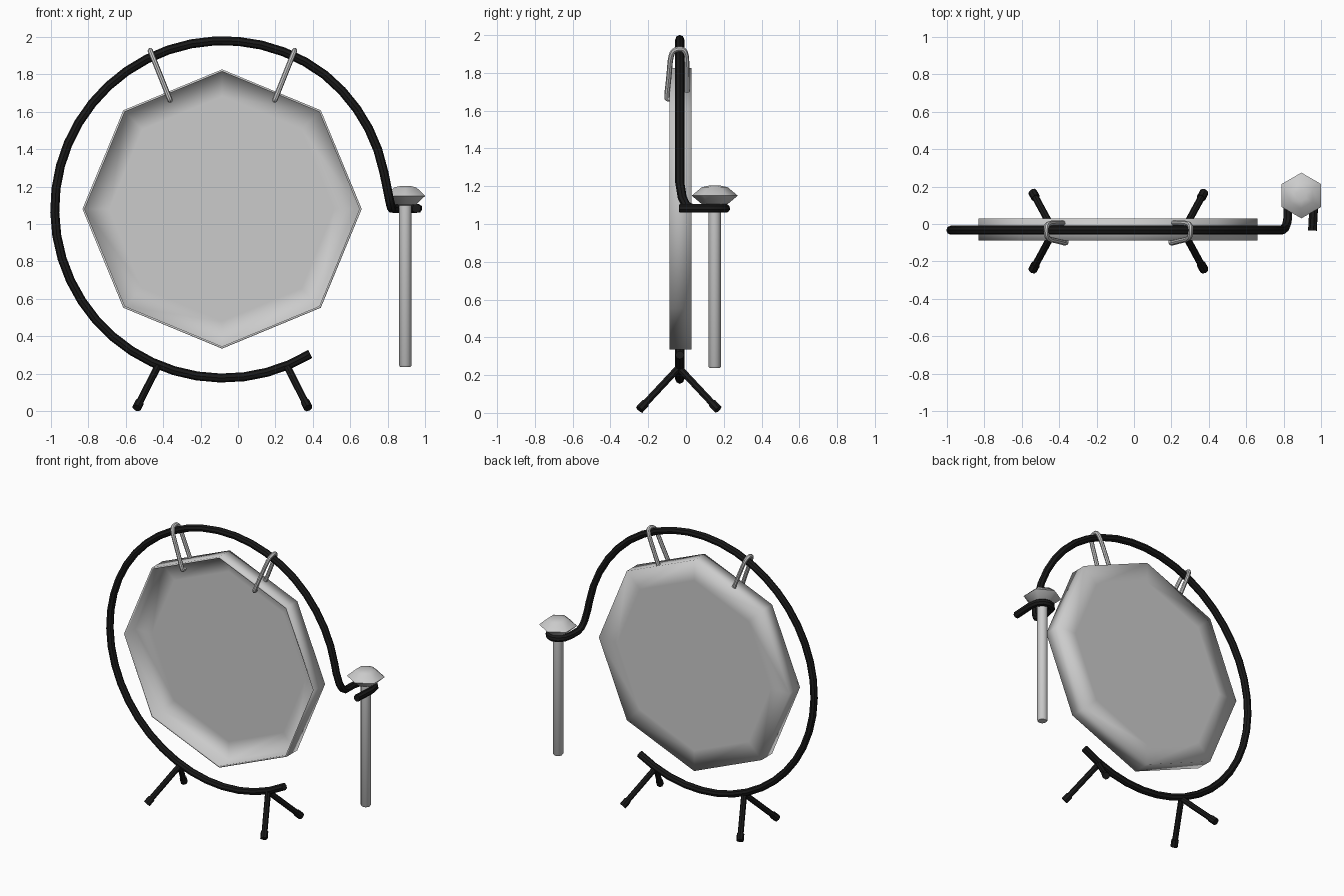
import bpy, bmesh
from math import radians, cos, sin, pi

if "Cube" in bpy.data.objects:
    bpy.data.objects.remove(bpy.data.objects["Cube"])

black = bpy.data.materials.new("black_metal")
black.diffuse_color = (0.01, 0.01, 0.01, 1)
black.use_nodes = True
black.node_tree.nodes["Principled BSDF"].inputs["Base Color"].default_value = black.diffuse_color


def finish(obj, angle=40):
    bpy.ops.object.select_all(action='DESELECT')
    obj.select_set(True)
    bpy.context.view_layer.objects.active = obj
    if obj.type == 'CURVE':
        bpy.ops.object.convert(target='MESH')
        obj = bpy.context.object
    bpy.ops.object.shade_smooth_by_angle(angle=radians(angle))
    return obj


def tube(name, pts, r, mat=None, kind='POLY'):
    cu = bpy.data.curves.new(name, 'CURVE')
    cu.dimensions = '3D'
    cu.bevel_depth, cu.bevel_resolution, cu.use_fill_caps = r, 2, True
    sp = cu.splines.new(kind)
    sp.points.add(len(pts) - 1)
    for p, c in zip(sp.points, pts):
        p.co = (*c, 1)
    if kind == 'NURBS':
        sp.order_u, sp.use_endpoint_u, sp.resolution_u = 3, True, 4
    if mat:
        cu.materials.append(mat)
    obj = bpy.data.objects.new(name, cu)
    bpy.context.collection.objects.link(obj)
    return finish(obj)


def lathe(name, profile, sides, place, phase=0.0):
    """Rings of (radius, height) joined into a closed solid; place maps local to world."""
    bm = bmesh.new()
    rings = [[bm.verts.new(place(r * cos(2 * pi * i / sides + phase),
                                 r * sin(2 * pi * i / sides + phase), h))
              for i in range(sides)] for r, h in profile]
    for a, b in zip(rings, rings[1:]):
        for i in range(sides):
            j = (i + 1) % sides
            bm.faces.new((a[i], a[j], b[j], b[i]))
    bm.faces.new(rings[0])
    bm.faces.new(rings[-1])
    bmesh.ops.recalc_face_normals(bm, faces=bm.faces)
    me = bpy.data.meshes.new(name)
    bm.to_mesh(me)
    bm.free()
    obj = bpy.data.objects.new(name, me)
    bpy.context.collection.objects.link(obj)
    return obj


# Gong: octagonal pan, open to the front, with a thin rim
gong = lathe("gong", [(0.60, 0.03), (0.745, 0.03), (0.745, -0.087),
                      (0.733, -0.087), (0.733, 0.018), (0.60, 0.018)], 8,
             lambda u, v, h: (u - 0.085, h, v + 1.08))
finish(gong, 100)

# Round frame running into the mallet cradle
path = []
for a in range(301, 9, -8):
    R = 0.9 - 0.0005 * max(0, 55 - a)
    path.append((-0.078 + R * cos(radians(a)), -0.033, 1.078 + R * sin(radians(a))))
path += [(0.79, -0.033, 1.22), (0.806, -0.02, 1.14), (0.815, 0.0, 1.10),
         (0.82, 0.03, 1.083), (0.82, 0.11, 1.083), (0.833, 0.17, 1.083),
         (0.86, 0.20, 1.083), (0.893, 0.21, 1.083), (0.925, 0.20, 1.083),
         (0.95, 0.17, 1.083), (0.96, 0.11, 1.083), (0.952, -0.035, 1.083)]
tube("frame", path, 0.024, black)

# Legs with thicker feet, and the hanging hooks, on both sides
cx, cy = -0.083, -0.038
for s, side in ((-1, "left"), (1, "right")):
    for t, end in ((-1, "front"), (1, "back")):
        top = (cx + s * 0.345, cy, 0.24)
        foot = (cx + s * 0.458, cy + t * 0.208, 0.018)
        ankle = tuple(f + (p - f) * 0.15 for f, p in zip(foot, top))
        tube(f"{end}_{side}_leg", [top, foot], 0.019, black)
        tube(f"{end}_{side}_foot", [ankle, foot], 0.024, black)

    def hang(y, z):
        return (cx + s * (0.275 + 0.4 * (z - 1.65)), y, z)
    tube(f"{side}_hanger", [hang(0.005, 1.69), hang(0.005, 1.80), hang(0.002, 1.92),
                            hang(-0.04, 1.93), hang(-0.08, 1.91), hang(-0.09, 1.78),
                            hang(-0.102, 1.68), hang(-0.10, 1.655), hang(-0.075, 1.665)],
         0.014, None, 'NURBS')

# Mallet resting in the cradle
mx, my = 0.893, 0.152
handle = lathe("mallet_handle", [(0.028, 0.238), (0.034, 0.246), (0.034, 1.13)], 12,
               lambda u, v, h: (u + mx, v + my, h))
finish(handle)
head = lathe("mallet_head", [(0.03, 1.097), (0.068, 1.105), (0.122, 1.15),
                             (0.068, 1.195), (0.03, 1.203)], 6,
             lambda u, v, h: (u + mx, v + my, h), pi / 2)
finish(head, 65)
